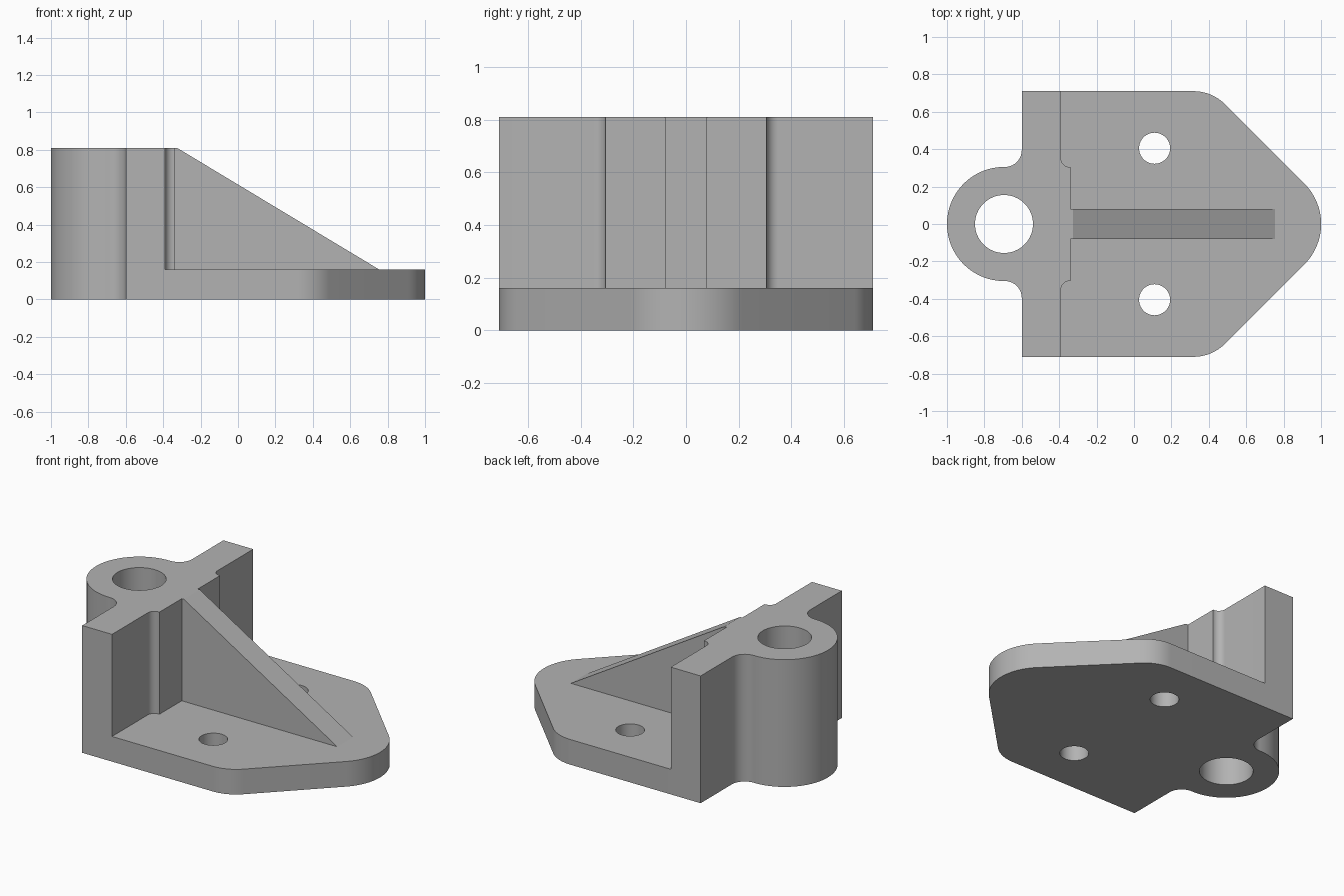
import bpy
import bmesh
import math
from mathutils import Vector

if "Cube" in bpy.data.objects:
    bpy.data.objects.remove(bpy.data.objects["Cube"])

PLATE_TOP, TOP, HALF_WIDTH = 0.16, 0.81, 0.71
BOSS_X, BOSS_R = -0.695, 0.305
WALL_BACK, WALL_FRONT, PAD_FRONT = -0.6, -0.39, -0.34

grey = bpy.data.materials.new("cast grey")
grey.use_nodes = True
colour = (0.45, 0.45, 0.45, 1)
grey.diffuse_color = colour
grey.node_tree.nodes["Principled BSDF"].inputs["Base Color"].default_value = colour


def rounded(corners, steps=16):
    """Closed outline from (x, y, radius) corners, with arcs at the corners."""
    points = []
    for i, (x, y, r) in enumerate(corners):
        p = Vector((x, y))
        if r == 0:
            points.append(p)
            continue
        a = (Vector(corners[i - 1][:2]) - p).normalized()
        b = (Vector(corners[(i + 1) % len(corners)][:2]) - p).normalized()
        half = a.angle(b) / 2
        centre = p + (a + b).normalized() * r / math.sin(half)
        start = p + a * r / math.tan(half) - centre
        end = p + b * r / math.tan(half) - centre
        sweep = start.angle(end)
        for k in range(steps + 1):
            t = k / steps
            arc = (start * math.sin((1 - t) * sweep) + end * math.sin(t * sweep)) / math.sin(sweep)
            points.append(centre + arc)
    clean = [q for i, q in enumerate(points) if (q - points[i - 1]).length > 1e-4]
    return clean


def mirrored(half):
    return half + [(x, -y, r) for x, y, r in reversed(half) if y > 0]


def extrude(name, points, direction):
    """Solid prism made by sweeping a closed 3D outline along a direction."""
    bm = bmesh.new()
    face = bm.faces.new([bm.verts.new(p) for p in points])
    swept = bmesh.ops.extrude_face_region(bm, geom=[face])["geom"]
    verts = [v for v in swept if isinstance(v, bmesh.types.BMVert)]
    bmesh.ops.translate(bm, verts=verts, vec=direction)
    bmesh.ops.recalc_face_normals(bm, faces=bm.faces)
    mesh = bpy.data.meshes.new(name)
    bm.to_mesh(mesh)
    bm.free()
    mesh.materials.append(grey)
    obj = bpy.data.objects.new(name, mesh)
    bpy.context.collection.objects.link(obj)
    return obj


def upright_prism(name, outline, z, height):
    return extrude(name, [(p[0], p[1], z) for p in outline], (0, 0, height))


def combine(target, tool, operation):
    mod = target.modifiers.new(tool.name, "BOOLEAN")
    mod.operation, mod.solver, mod.object = operation, "EXACT", tool
    bpy.context.view_layer.objects.active = target
    bpy.ops.object.modifier_apply(modifier=mod.name)
    bpy.data.objects.remove(tool)


# Boss and rear edge outline, shared by the plate and the upright
rear = [(BOSS_X - BOSS_R, BOSS_R, BOSS_R), (WALL_BACK, BOSS_R, 0.09), (WALL_BACK, HALF_WIDTH, 0)]

# Base plate with a tapered, rounded nose
nose = [(0.417, HALF_WIDTH, 0.24), (1.127, 0, 0.305)]
bracket = upright_prism("bracket", rounded(mirrored(rear + nose)), 0, PLATE_TOP)

# Upright wall with the rear boss and the front pad
pad = [(WALL_FRONT, HALF_WIDTH, 0), (WALL_FRONT, BOSS_R, 0.045), (PAD_FRONT, BOSS_R, 0)]
wall = upright_prism("wall", rounded(mirrored(rear + pad)), 0, TOP)
combine(bracket, wall, "UNION")

# Sloping stiffening rib
rib_side = [(-0.45, 0.08), (-0.45, TOP), (-0.325, TOP), (0.755, PLATE_TOP), (0.755, 0.08)]
rib = extrude("rib", [(x, -0.08, z) for x, z in rib_side], (0, 0.16, 0))
combine(bracket, rib, "UNION")

# Boss bore and the two mounting holes
for name, x, y, r in (("bore", BOSS_X, 0, 0.155),
                      ("left_hole", 0.11, 0.405, 0.083),
                      ("right_hole", 0.11, -0.405, 0.083)):
    ring = [(x + r * math.cos(a), y + r * math.sin(a))
            for a in (math.tau * i / 64 for i in range(64))]
    combine(bracket, upright_prism(name, ring, -0.1, 1.2), "DIFFERENCE")

# Smooth the curved walls, keep the edges crisp
bpy.ops.object.select_all(action="DESELECT")
bracket.select_set(True)
bpy.context.view_layer.objects.active = bracket
bpy.ops.object.shade_smooth_by_angle(angle=math.radians(25))
